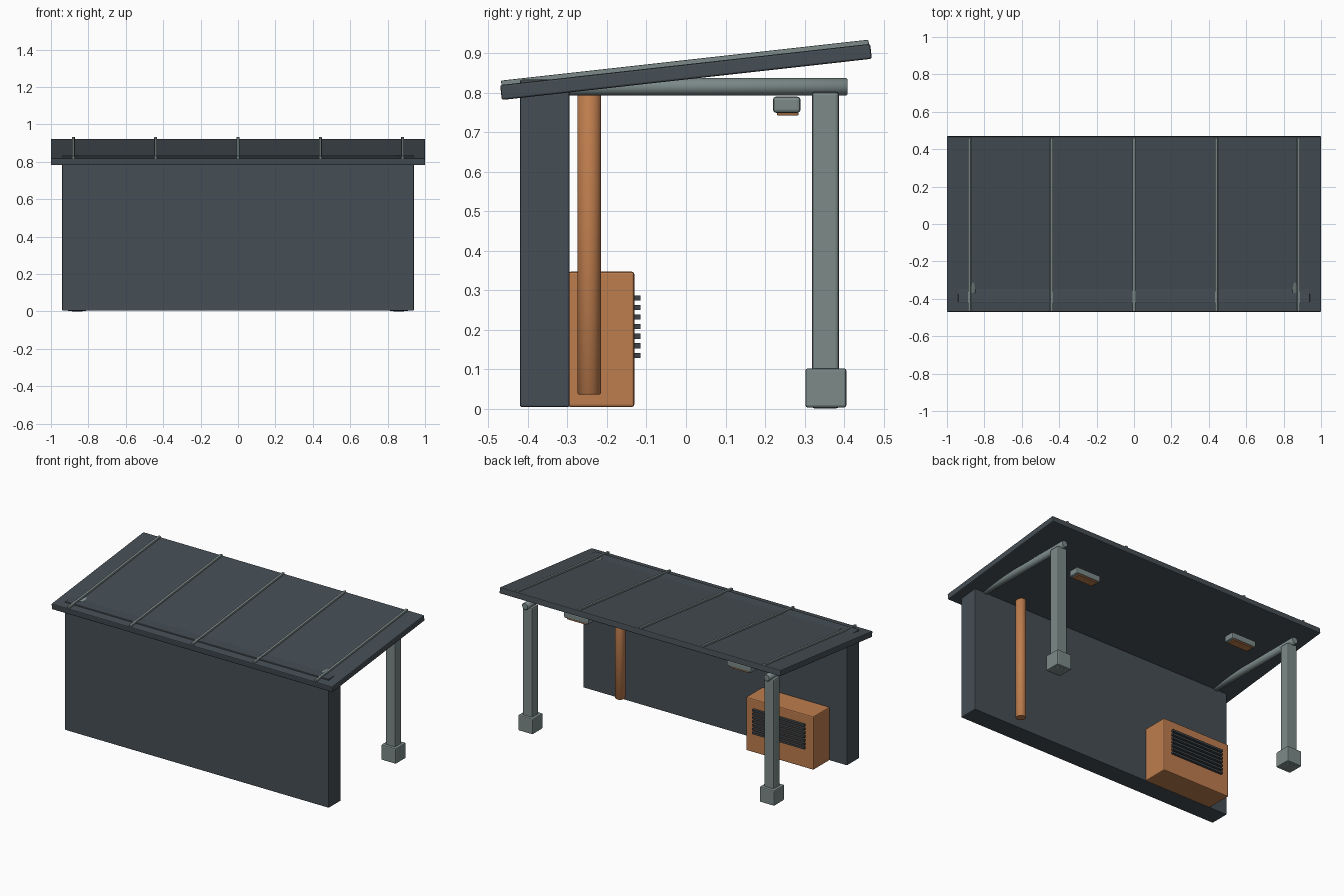
import bpy, bmesh, math
from mathutils import Matrix, Vector

if "Cube" in bpy.data.objects:
    bpy.data.objects.remove(bpy.data.objects["Cube"])


def material(name, color):
    m = bpy.data.materials.new(name)
    m.diffuse_color = (*color, 1.0)
    m.use_nodes = True
    m.node_tree.nodes["Principled BSDF"].inputs["Base Color"].default_value = m.diffuse_color
    return m


SLATE = material("dark slate", (0.060, 0.076, 0.089))
STEEL = material("grey steel", (0.200, 0.255, 0.250))
COPPER = material("copper", (0.515, 0.205, 0.075))
DARK = material("vent grey", (0.050, 0.060, 0.068))


def finish(name, bm, mat, matrix, bevel, segments):
    bmesh.ops.transform(bm, matrix=matrix, verts=bm.verts)
    mesh = bpy.data.meshes.new(name)
    bm.to_mesh(mesh)
    bm.free()
    mesh.materials.append(mat)
    ob = bpy.data.objects.new(name, mesh)
    bpy.context.collection.objects.link(ob)
    if bevel:
        mod = ob.modifiers.new("edge bevel", 'BEVEL')
        mod.width = bevel
        mod.segments = segments
        mod.limit_method = 'ANGLE'
    return ob


def box(name, lo, hi, mat, bevel=0.004, segments=1, matrix=Matrix()):
    lo, hi = Vector(lo), Vector(hi)
    bm = bmesh.new()
    bmesh.ops.create_cube(bm, size=1.0)
    size = hi - lo
    bmesh.ops.scale(bm, vec=size, verts=bm.verts)
    bmesh.ops.translate(bm, vec=(lo + hi) / 2, verts=bm.verts)
    return finish(name, bm, mat, matrix, bevel, segments)


def tube(name, start, end, radius, mat, bevel=0.003):
    start, end = Vector(start), Vector(end)
    axis = end - start
    bm = bmesh.new()
    bmesh.ops.create_cone(bm, cap_ends=True, segments=28, radius1=radius,
                          radius2=radius, depth=axis.length)
    for f in bm.faces:
        f.smooth = len(f.verts) == 4
    rot = Vector((0, 0, 1)).rotation_difference(axis).to_matrix().to_4x4()
    return finish(name, bm, mat, Matrix.Translation((start + end) / 2) @ rot, bevel, 1)


# Sloping roof slab with raised seams
tilt = Matrix.Translation((0, 0, 0.8525)) @ Matrix.Rotation(math.radians(6.35), 4, 'X')
box("roof", (-1, -0.4713, -0.019), (1, 0.4713, 0.019), SLATE, 0.005, 2, tilt)
for i in range(5):
    x = -0.88 + 0.44 * i
    box(f"roof_seam_{i + 1}", (x - 0.008, -0.468, 0.012), (x + 0.008, 0.468, 0.030),
        STEEL, 0.003, 2, tilt)

# Solid wall
box("wall", (-0.94, -0.42, 0.004), (0.94, -0.295, 0.833), SLATE, 0.004, 2)

# Posts, feet, beams and lamps on both sides
for s, side in ((-1, "left"), (1, "right")):
    x = 0.86 * s
    box(f"{side}_post", (x - 0.034, 0.319, 0.0), (x + 0.034, 0.387, 0.802), STEEL, 0.008, 2)
    box(f"{side}_post_foot", (x - 0.052, 0.302, 0.003), (x + 0.052, 0.406, 0.102), STEEL, 0.006, 2)
    tube(f"{side}_beam", (x, -0.37, 0.815), (x, 0.409, 0.815), 0.022, STEEL)
    x = 0.58 * s
    box(f"{side}_lamp", (x - 0.088, 0.22, 0.749), (x + 0.088, 0.29, 0.79), STEEL, 0.008, 2)
    box(f"{side}_lamp_lens", (x - 0.07, 0.23, 0.742), (x + 0.07, 0.285, 0.752), COPPER, 0.002)

# Copper pipe
tube("pipe", (0.64, -0.245, 0.036), (0.64, -0.245, 0.815), 0.03, COPPER)

# Copper cabinet with vent slats
box("cabinet", (-0.815, -0.298, 0.004), (-0.335, -0.131, 0.347), COPPER, 0.006, 2)
for i in range(7):
    z = 0.135 + 0.0242 * i
    box(f"vent_slat_{i + 1}", (-0.76, -0.132, z - 0.0065), (-0.39, -0.115, z + 0.0065), DARK, 0)
